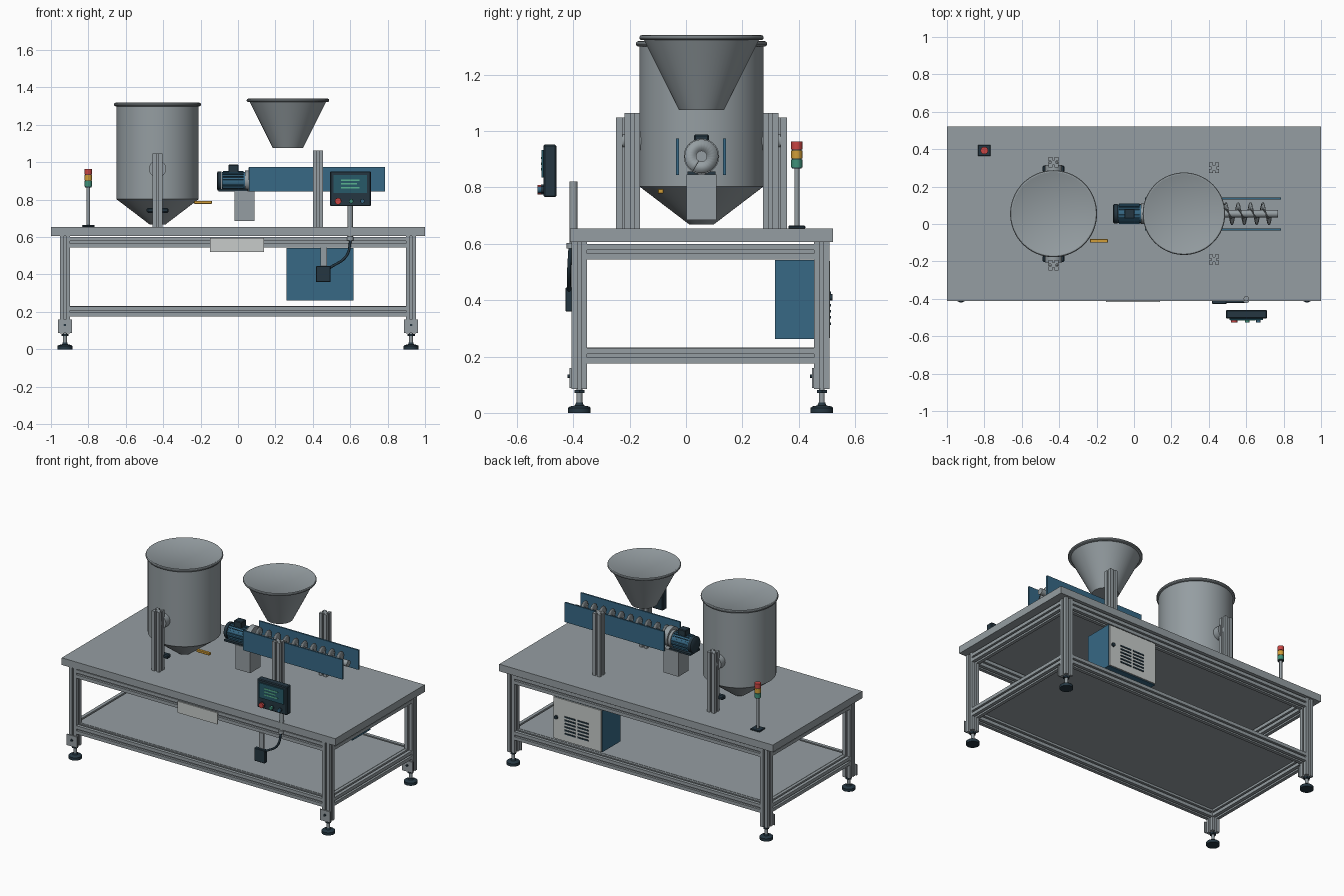
import bpy, bmesh, math
from mathutils import Vector, Matrix

if "Cube" in bpy.data.objects:
    bpy.data.objects.remove(bpy.data.objects["Cube"])


def material(name, r, g, b):
    m = bpy.data.materials.new(name)
    m.use_nodes = True
    m.diffuse_color = (r, g, b, 1)
    m.node_tree.nodes["Principled BSDF"].inputs["Base Color"].default_value = (r, g, b, 1)
    return m


STEEL = material("brushed steel", .30, .34, .36)
BLUE = material("machine blue", .038, .14, .235)
DARK = material("dark navy", .018, .037, .053)
LIGHT = material("light grey", .57, .60, .59)
RED = material("signal red", .58, .06, .055)
AMBER = material("signal amber", .64, .34, .04)
GREEN = material("signal green", .05, .28, .19)
SCREEN = material("screen teal", .02, .10, .14)
TEXT = material("screen green", .10, .45, .28)


def finish(name, bm, mat, smooth=True):
    bmesh.ops.recalc_face_normals(bm, faces=bm.faces)
    me = bpy.data.meshes.new(name)
    bm.to_mesh(me)
    bm.free()
    me.materials.append(mat)
    ob = bpy.data.objects.new(name, me)
    bpy.context.collection.objects.link(ob)
    if smooth:
        me.shade_smooth()
        me.set_sharp_from_angle(angle=math.radians(35))
    return ob


def box(name, xs, ys, zs, mat, bevel=0):
    bm = bmesh.new()
    bmesh.ops.create_cube(bm, size=1)
    lo, hi = Vector((xs[0], ys[0], zs[0])), Vector((xs[1], ys[1], zs[1]))
    for v in bm.verts:
        v.co = (lo + hi) / 2 + v.co * (hi - lo)
    if bevel:
        bmesh.ops.bevel(bm, geom=bm.edges[:], offset=bevel, segments=1, affect='EDGES')
    return finish(name, bm, mat, False)


def place(bm, at, axis):
    turn = Vector((0, 0, 1)).rotation_difference(Vector(axis)).to_matrix().to_4x4()
    bm.transform(Matrix.Translation(at) @ turn)


def lathe(name, profile, at, mat, axis=(0, 0, 1), n=40):
    """Closed solid of revolution from (radius, height) pairs."""
    bm = bmesh.new()
    rings = [[bm.verts.new((r * math.cos(math.tau * i / n), r * math.sin(math.tau * i / n), h))
              for i in range(n)] for r, h in profile]
    for a, b in zip(rings, rings[1:]):
        for i in range(n):
            j = (i + 1) % n
            bm.faces.new((a[i], a[j], b[j], b[i]))
    bm.faces.new(rings[0])
    bm.faces.new(rings[-1])
    place(bm, at, axis)
    return finish(name, bm, mat)


def rod(name, r, start, length, mat, axis=(0, 0, 1), n=24):
    return lathe(name, [(r, 0), (r, length)], start, mat, axis, n)


def extrusion(name, start, length, axis=(0, 0, 1), half=.0275):
    """Slotted square aluminium bar."""
    slot, deep = .006, .014
    side = [(half, -half), (half, -slot), (half - deep, -slot), (half - deep, slot), (half, slot)]
    bm = bmesh.new()
    pts = []
    for k in range(4):
        turn = Matrix.Rotation(k * math.pi / 2, 2)
        pts += [turn @ Vector(p) for p in side]
    face = bm.faces.new([bm.verts.new((p.x, p.y, 0)) for p in pts])
    top = bmesh.ops.extrude_face_region(bm, geom=[face])["geom"]
    bmesh.ops.translate(bm, vec=(0, 0, length), verts=[e for e in top if isinstance(e, bmesh.types.BMVert)])
    place(bm, start, axis)
    return finish(name, bm, STEEL, False)


# Table frame, feet and shelf
PX, PY = .925, (-.378, .482)
box("table_top", (-1, 1), (-.412, .522), (.607, .654), STEEL)
for x in (-PX, PX):
    for y in PY:
        extrusion("table_leg", (x, y, .085), .522)
        lathe("foot_pad", [(.04, 0), (.04, .018), (.034, .023), (.016, .026), (.012, .036)], (x, y, 0), DARK)
        rod("foot_screw", .01, (x, y, .03), .06, STEEL)
        rod("foot_nut", .02, (x, y, .07), .012, DARK, n=6)
        box("foot_bracket", (x - .038, x + .038), (y - .035, y - .0275), (.088, .16), STEEL)
        rod("bracket_bolt", .007, (x, y - .035, .13), .008, DARK, (0, -1, 0), 12)
for z in (.2025, .572):
    for y in PY:
        extrusion("long_rail", (-PX + .0275, y, z), 2 * PX - .055, (1, 0, 0))
    for x in (-PX, PX):
        extrusion("side_rail", (x, PY[0] + .0275, z), PY[1] - PY[0] - .055, (0, 1, 0))
box("lower_shelf", (-.9, .9), (-.36, .46), (.222, .232), STEEL)

# Mixing tank with rolled rim, trunnions and supports
TX, CY = -.43, .055
lathe("tank", [(.043, .668), (.22, .803), (.22, 1.312)], (TX, CY, 0), STEEL, n=64)


def rim(name, x, z, r, tube=.01):
    ring = [(r + tube * math.cos(a), tube * math.sin(a)) for a in
            [math.tau * k / 10 - math.pi / 2 for k in range(6)]]
    lathe(name, [(r, -tube)] + ring + [(r, tube), (r - tube, .004)], (x, CY, z), STEEL, n=64)


rim("tank_rim", TX, 1.309, .223)
for s in (-1, 1):
    extrusion("tank_upright", (TX, CY + s * .275, .654), .394)
    rod("trunnion", .046, (TX, CY + s * .2, .965), .06, STEEL, (0, s, 0), 32)
    rod("trunnion_pin", .026, (TX, CY + s * .25, .965), .03, STEEL, (0, s, 0))
    a, b = sorted((CY + s * .222, CY + s * .258))
    box("tank_clamp", (TX - .058, TX + .058), (a, b), (.73, .756), DARK, .006)
    extrusion("auger_upright", (.428, CY + s * .245, .654), .41)
box("level_sensor", (-.235, -.14), (-.1, -.08), (.778, .794), AMBER, .002)

# Feed hopper
lathe("hopper", [(.08, 1.075), (.208, 1.33)], (.267, CY, 0), STEEL, n=64)
rim("hopper_rim", .267, 1.331, .212, .009)

# Auger between two blue side plates
AZ = .91
for y in (-.03, .137):
    box("auger_side_plate", (.06, .787), (y - .005, y + .005), (.844, .974), BLUE)
rod("auger_shaft", .02, (.06, CY, AZ), .71, STEEL, (1, 0, 0))
bm = bmesh.new()
last, steps, pitch = None, 24, .066
for i in range(int(9.7 * steps) + 1):
    t = math.tau * i / steps
    d = Vector((0, math.cos(t), math.sin(t)))
    c = Vector((.095 + pitch * i / steps, CY, AZ))
    pair = [bm.verts.new(c + d * r) for r in (.018, .06)]
    if last:
        bm.faces.new((last[0], last[1], pair[1], pair[0]))
    last = pair
flight = finish("auger_flight", bm, STEEL)
thick = flight.modifiers.new("thickness", 'SOLIDIFY')
thick.thickness, thick.offset = .006, 0
rod("auger_bearing", .063, (.055, CY, AZ), .035, STEEL, (1, 0, 0), 40)
box("discharge_chute", (-.02, .088), (.001, .108), (.685, .846), STEEL)

# Drive motor
rod("motor_body", .048, (-.085, CY, .9), .125, BLUE, (1, 0, 0), 32)
lathe("motor_fan_cover", [(.043, 0), (.052, .006), (.052, .026)], (-.113, CY, .9), DARK, (1, 0, 0))
rod("motor_flange", .055, (.038, CY, .9), .018, STEEL, (1, 0, 0), 32)
for k in range(20):
    bm = bmesh.new()
    bmesh.ops.create_cube(bm, size=1)
    spin = Matrix.Rotation(math.tau * (k + .5) / 20, 4, 'X')
    bm.transform(Matrix.Translation((-.025, CY, .9)) @ spin @ Matrix.Translation((0, 0, .05))
                 @ Matrix.Diagonal((.11, .004, .01, 1)))
    finish("motor_fin", bm, BLUE, False)
box("terminal_box", (-.052, .004), (.029, .081), (.945, .987), DARK, .004)
box("motor_base", (-.105, .05), (CY - .05, CY + .05), (.844, .856), DARK)

# Signal tower
LX, LY = -.8, .393
box("tower_base", (LX - .033, LX + .033), (LY - .03, LY + .03), (.654, .664), DARK, .002)
rod("tower_pole", .009, (LX, LY, .66), .21, STEEL)
rod("tower_core", .017, (LX, LY, .866), .09, DARK)
for z, mat, label in ((.87, GREEN, "green"), (.902, AMBER, "amber"), (.934, RED, "red")):
    rod(label + "_lamp", .02, (LX, LY, z), .029, mat)

# Operator panel on its post
box("panel_case", (.492, .711), (-.506, -.46), (.765, .952), DARK, .005)
box("panel_screen", (.511, .69), (-.513, -.505), (.835, .933), SCREEN)
for z, x1 in ((.904, .65), (.884, .635), (.864, .65)):
    box("screen_line", (.55, x1), (-.515, -.512), (z - .004, z + .004), TEXT)
for x, mat, r in ((.535, RED, .018), (.605, GREEN, .012), (.665, BLUE, .012)):
    rod("panel_collar", r, (x, -.505, .792), .01, DARK, (0, -1, 0))
    rod("panel_button", r * .95, (x, -.515, .792), .011, mat, (0, -1, 0))
rod("panel_post", .014, (.6, -.399, .585), .235, STEEL)
rod("panel_post_collar", .018, (.6, -.405, .583), .02, STEEL)

# Junction box with bent cable
box("junction_box", (.417, .495), (-.428, -.402), (.359, .445), DARK, .003)
box("junction_strap", (.44, .475), (-.411, -.403), (.44, .547), STEEL)
curve = bpy.data.curves.new("cable", 'CURVE')
curve.dimensions, curve.bevel_depth, curve.bevel_resolution = '3D', .007, 2
path = curve.splines.new('BEZIER')
path.bezier_points.add(2)
for p, co in zip(path.bezier_points, ((.603, -.41, .59), (.58, -.415, .5), (.49, -.415, .435))):
    p.co = co
    p.handle_left_type = p.handle_right_type = 'AUTO'
curve.materials.append(DARK)
bpy.context.collection.objects.link(bpy.data.objects.new("cable", curve))

# Name plate and rear control cabinet with louvred door
box("blank_plate", (-.15, .14), (-.416, -.41), (.52, .596), LIGHT)
box("cabinet", (.26, .617), (.315, .502), (.262, .543), BLUE)
box("cabinet_door", (.264, .613), (.502, .51), (.266, .539), LIGHT)
rod("door_lock", .012, (.59, .51, .41), .01, DARK, (0, 1, 0))
for x in (.395, .49):
    for k in range(6):
        z = .312 + k * .022
        box("door_louvre", (x - .04, x + .04), (.509, .514), (z, z + .009), DARK)
